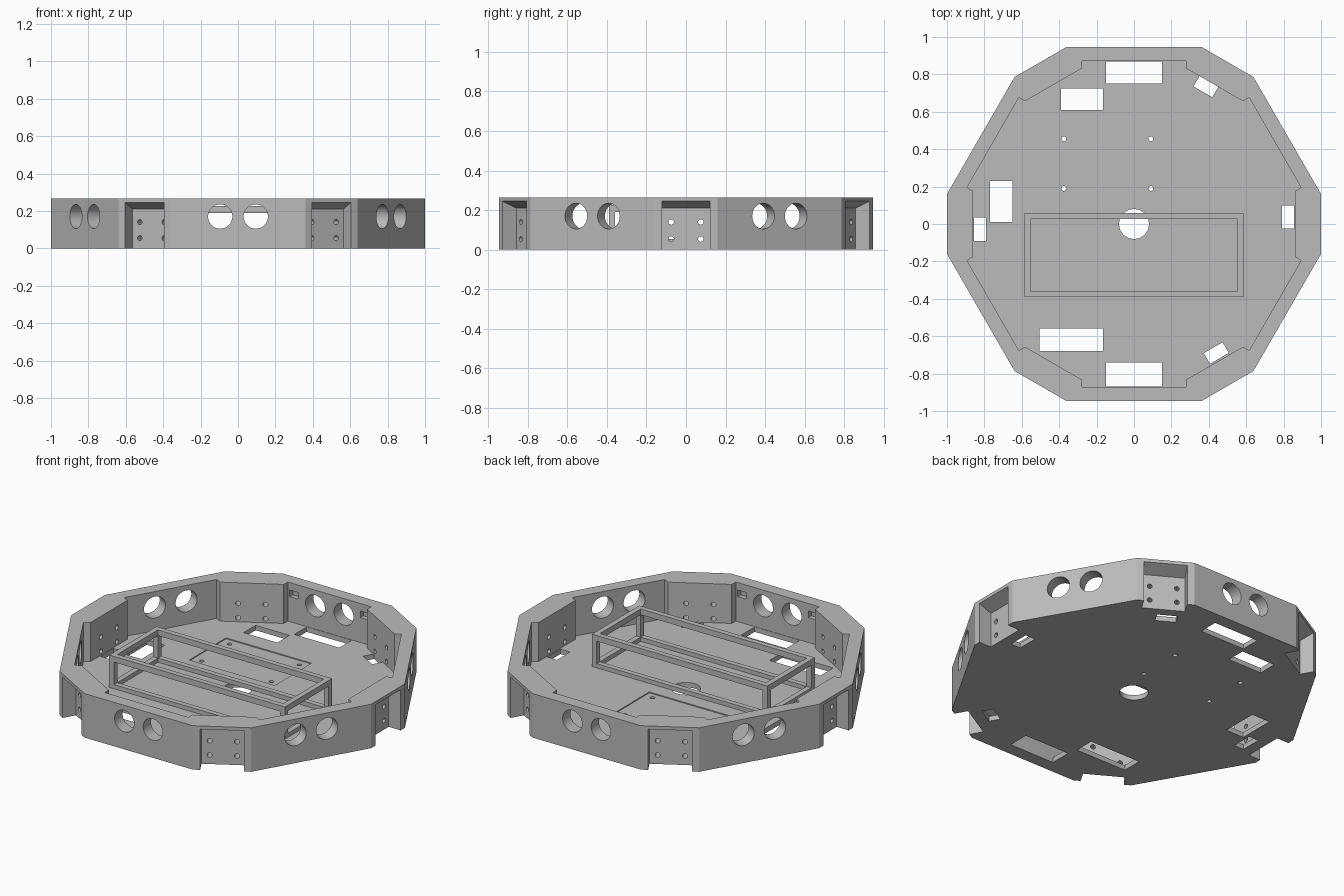
import bpy, bmesh
from math import radians, pi
from mathutils import Matrix, Vector

cube = bpy.data.objects.get("Cube")
if cube:
    bpy.data.objects.remove(cube, do_unlink=True)

HEIGHT, FLOOR = 0.265, 0.03

grey = bpy.data.materials.new("plain grey")
grey.use_nodes = True
colour = (0.5, 0.5, 0.5, 1)
grey.diffuse_color = colour
grey.node_tree.nodes["Principled BSDF"].inputs["Base Color"].default_value = colour


def turn(degrees):
    return Matrix.Rotation(radians(degrees), 4, 'Z')


def box(bm, x0, x1, y0, y1, z0, z1, m=Matrix()):
    centre = Vector((x0 + x1, y0 + y1, z0 + z1)) / 2
    size = Matrix.Diagonal((x1 - x0, y1 - y0, z1 - z0, 1))
    bmesh.ops.create_cube(bm, size=1, matrix=m @ Matrix.Translation(centre) @ size)


def rod(bm, radius, length, m, sides=32):
    bmesh.ops.create_cone(bm, cap_ends=True, segments=sides, radius1=radius,
                          radius2=radius, depth=length, matrix=m)


def extrude(bm, points, offset):
    face = bm.faces.new([bm.verts.new(p) for p in points])
    new = bmesh.ops.extrude_face_region(bm, geom=[face])["geom"]
    bmesh.ops.translate(bm, vec=offset,
                        verts=[v for v in new if isinstance(v, bmesh.types.BMVert)])


def make(name, bm):
    bmesh.ops.recalc_face_normals(bm, faces=bm.faces)
    mesh = bpy.data.meshes.new(name)
    bm.to_mesh(mesh)
    bm.free()
    mesh.materials.append(grey)
    obj = bpy.data.objects.new(name, mesh)
    bpy.context.collection.objects.link(obj)
    return obj


def activate(obj):
    bpy.ops.object.select_all(action='DESELECT')
    obj.select_set(True)
    bpy.context.view_layer.objects.active = obj


def cut(obj, bm):
    cutter = make("cutter", bm)
    cutter.hide_render = True
    mod = obj.modifiers.new("cut", 'BOOLEAN')
    mod.operation, mod.solver, mod.object = 'DIFFERENCE', 'EXACT', cutter
    activate(obj)
    bpy.ops.object.modifier_apply(modifier=mod.name)
    bpy.data.objects.remove(cutter, do_unlink=True)


def ring(sector, z):
    return [turn(60 * k) @ Vector((r, t, z)) for k in range(6) for r, t in sector]


# Twelve-sided tray with a hollow inside
bm = bmesh.new()
extrude(bm, ring([(1, -0.16), (1, 0.16)], 0), (0, 0, HEIGHT))
tray = make("tray", bm)
bm = bmesh.new()
inner = [(0.893, -0.195), (0.86, -0.175), (0.86, 0.175), (0.893, 0.195)]
extrude(bm, ring(inner, FLOOR), (0, 0, 0.4))
cut(tray, bm)

# Outer corner pockets with sloping roofs, board recess and wall slots
bm = bmesh.new()
profile = [(0.92, -0.1), (1.1, -0.1), (1.1, 0.25), (1.0, 0.245), (0.92, 0.21)]
for k in range(6):
    m = turn(60 * k)
    extrude(bm, [m @ Vector((r, -0.12, z)) for r, z in profile],
            m.to_3x3() @ Vector((0, 0.24, 0)))
box(bm, -0.43, 0.14, 0.15, 0.5, FLOOR - 0.006, 0.1)
for side in (0, 180):
    for x in (-0.235, 0.235):
        box(bm, x - 0.03, x + 0.03, 0.84, 0.9, 0.18, 0.22, turn(side))
cut(tray, bm)

# Paired round wall ports, pocket screw holes and floor openings
bm = bmesh.new()
lay = Matrix.Rotation(pi / 2, 4, 'Y')
for k in range(6):
    for t in (-0.095, 0.095):
        rod(bm, 0.065, 0.3, turn(30 + 60 * k) @ Matrix.Translation((0.93, t, 0.17)) @ lay)
    for t in (-0.075, 0.075):
        for z in (0.054, 0.14):
            rod(bm, 0.014, 0.2, turn(60 * k) @ Matrix.Translation((0.94, t, z)) @ lay, 16)
openings = [
    (-0.15, 0.15, 0.75, 0.868), (-0.15, 0.15, -0.868, -0.74),
    (-0.39, -0.165, 0.61, 0.725), (-0.77, -0.65, 0.01, 0.23),
    (-0.505, -0.165, -0.68, -0.56), (-0.855, -0.79, -0.09, 0.035),
    (0.79, 0.855, -0.025, 0.1),
]
for o in openings:
    box(bm, *o, -0.1, FLOOR + 0.004)
for x, y, a in ((0.385, 0.735, -30), (0.44, -0.69, 30)):
    box(bm, -0.058, 0.058, -0.033, 0.033, -0.1, FLOOR + 0.004,
        Matrix.Translation((x, y, 0)) @ turn(a))
rod(bm, 0.08, 0.2, Matrix.Translation((0, 0, 0)))
for x in (-0.375, 0.09):
    for y in (0.19, 0.455):
        rod(bm, 0.013, 0.2, Matrix.Translation((x, y, 0)), 16)
cut(tray, bm)
activate(tray)
bpy.ops.object.shade_smooth_by_angle(angle=radians(25))

# Open battery frame: upper and lower rails joined by corner posts
X, Y0, Y1, W, TOP = 0.585, -0.39, 0.06, 0.032, 0.225
bm = bmesh.new()
for z0, z1 in ((FLOOR - 0.002, FLOOR + 0.025), (TOP - 0.035, TOP)):
    for y in (Y0, Y1 - W):
        box(bm, -X, X, y, y + W, z0, z1)
    for x in (-X, X - W):
        box(bm, x, x + W, Y0 + W, Y1 - W, z0, z1)
for x in (-X, X - W):
    for y in (Y0, Y1 - W):
        box(bm, x, x + W, y, y + W, FLOOR + 0.025, TOP - 0.035)
make("battery_frame", bm)
